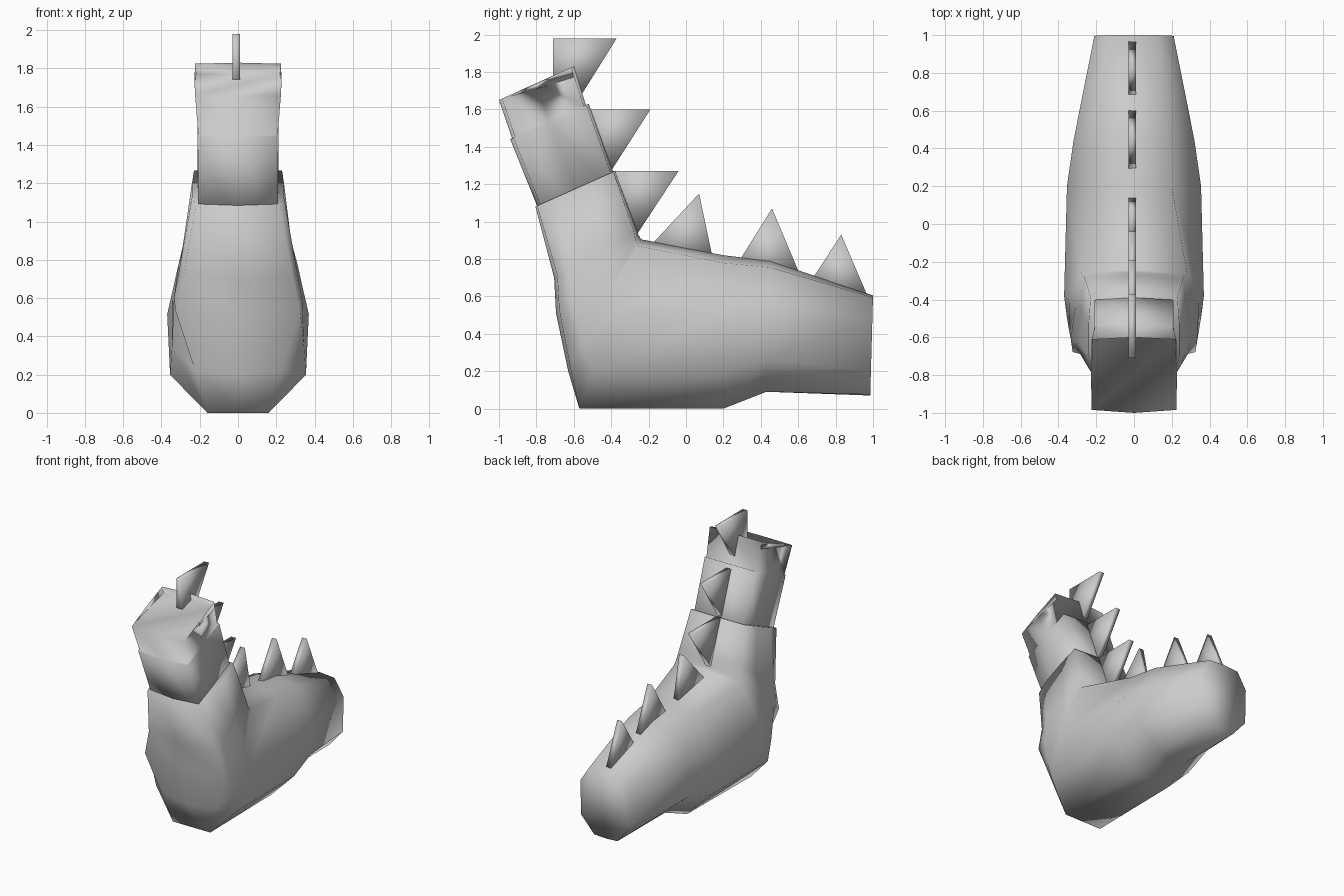
import bpy, bmesh

if "Cube" in bpy.data.objects:
    bpy.data.objects.remove(bpy.data.objects["Cube"])


def ring(inner, outer, spec):
    """Symmetric closed section in the plane joining two (y, z) points; spec = [(t, half_width)]."""
    def at(t, x):
        return (x, inner[0] + (outer[0] - inner[0]) * t, inner[1] + (outer[1] - inner[1]) * t)
    right = [at(t, w) for t, w in spec]
    left = [at(t, -w) for t, w in reversed(spec)]
    return [at(0, 0)] + right + [at(1, 0)] + left


def finish(name, bm):
    bmesh.ops.remove_doubles(bm, verts=bm.verts[:], dist=0.006)
    bmesh.ops.recalc_face_normals(bm, faces=bm.faces[:])
    for f in bm.faces:
        f.smooth = True
    mesh = bpy.data.meshes.new(name)
    bm.to_mesh(mesh)
    bm.free()
    ob = bpy.data.objects.new(name, mesh)
    bpy.context.collection.objects.link(ob)
    return ob


def loft(name, rings):
    bm = bmesh.new()
    loops = [[bm.verts.new(p) for p in r] for r in rings]
    n = len(loops[0])
    for a, b in zip(loops, loops[1:]):
        for i in range(n):
            j = (i + 1) % n
            bm.faces.new((a[i], a[j], b[j], b[i]))
    bm.faces.new(loops[0])
    bm.faces.new(loops[-1])
    return finish(name, bm)


def plate(name, outline, x=-0.01, half=0.02):
    bm = bmesh.new()
    a = [bm.verts.new((x - half, y, z)) for y, z in outline]
    b = [bm.verts.new((x + half, y, z)) for y, z in outline]
    n = len(outline)
    bm.faces.new(a)
    bm.faces.new(b)
    for i in range(n):
        j = (i + 1) % n
        bm.faces.new((a[i], a[j], b[j], b[i]))
    return finish(name, bm)


# Body: sections from the rear, around the bend, up to the neck base
loft("body", [
    ring((1.0, 0.605), (0.985, 0.07), [(0.02, 0.13), (0.25, 0.21), (0.75, 0.21), (0.99, 0.10)]),
    ring((0.45, 0.79), (0.43, 0.09), [(0.05, 0.18), (0.35, 0.32), (0.75, 0.32), (1.0, 0.12)]),
    ring((0.20, 0.82), (0.20, 0.00), [(0.05, 0.20), (0.40, 0.355), (0.76, 0.345), (1.0, 0.15)]),
    ring((-0.24, 0.905), (-0.57, 0.00), [(0.04, 0.28), (0.43, 0.37), (0.78, 0.355), (1.0, 0.16)]),
    ring((-0.255, 0.93), (-0.63, 0.20), [(0.04, 0.275), (0.42, 0.345), (0.80, 0.345), (0.97, 0.225)]),
    ring((-0.265, 0.96), (-0.695, 0.51), [(0.03, 0.265), (0.40, 0.31), (0.80, 0.335), (0.96, 0.325)]),
    ring((-0.28, 1.00), (-0.705, 0.70), [(0.03, 0.26), (0.40, 0.28), (0.80, 0.305), (0.96, 0.285)]),
    ring((-0.38, 1.27), (-0.805, 1.08), [(0.02, 0.23), (0.35, 0.24), (0.75, 0.24), (0.98, 0.22)]),
])

# Neck: one stepped boxy sleeve whose top sinks toward the back
def tube(inner, outer, w):
    return ring(inner, outer, [(0.03, w - 0.004), (0.5, w), (0.96, w - 0.004)])

loft("neck", [
    tube((-0.33, 1.10), (-0.73, 0.92), 0.21),
    tube((-0.52, 1.63), (-0.94, 1.44), 0.215),
    tube((-0.535, 1.623), (-0.93, 1.445), 0.211),
    tube((-0.60, 1.83), (-1.0, 1.65), 0.228),
    tube((-0.59, 1.775), (-0.999, 1.65), 0.226),
])

# Back plates standing on the body and the neck
plates = [
    [(-0.20, 0.86), (0.07, 1.15), (0.15, 0.77)],
    [(0.26, 0.75), (0.46, 1.07), (0.62, 0.69)],
    [(0.66, 0.67), (0.83, 0.93), (0.98, 0.58)],
    [(-0.41, 1.27), (-0.04, 1.27), (-0.27, 0.92)],
    [(-0.55, 1.60), (-0.19, 1.60), (-0.42, 1.24)],
    [(-0.71, 1.98), (-0.37, 1.98), (-0.57, 1.66), (-0.71, 1.75)],
]
for i, outline in enumerate(plates):
    plate(f"back_plate_{i + 1}", outline)
